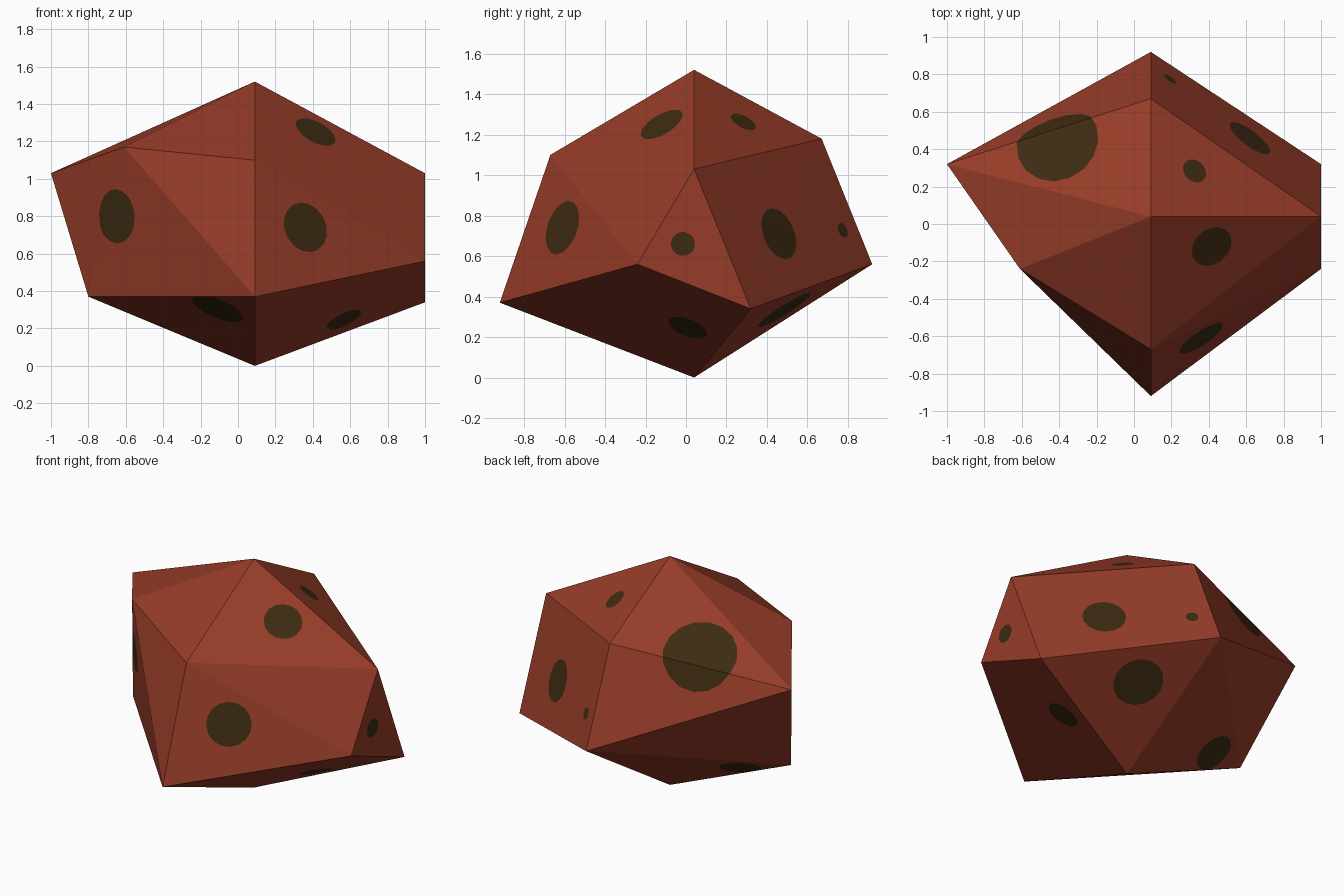
import bpy, bmesh, math
from mathutils import Vector
from mathutils.bvhtree import BVHTree

if "Cube" in bpy.data.objects:
    bpy.data.objects.remove(bpy.data.objects["Cube"])


def material(name, color):
    m = bpy.data.materials.new(name)
    m.diffuse_color = (*color, 1)
    m.use_nodes = True
    m.node_tree.nodes["Principled BSDF"].inputs["Base Color"].default_value = m.diffuse_color
    return m


# Corner points of the faceted boulder: poles, then right, front, back, left
CORNERS = [
    (0.09, 0.04, 1.52), (0.09, 0.04, 0.0),
    (1.0, 0.04, 1.03), (1.0, -0.24, 0.56), (1.0, 0.32, 0.34),
    (0.09, -0.67, 1.10), (0.09, -0.92, 0.37),
    (0.09, 0.67, 1.18), (0.09, 0.92, 0.56),
    (-1.0, 0.32, 1.03), (-0.61, -0.24, 1.17), (-0.80, 0.04, 0.37),
]

# Dark patches: centre and radius
SPOTS = [
    ((-0.655, -0.163, 0.80), 0.143), ((0.36, -0.61, 0.74), 0.135),
    ((0.415, -0.12, 1.25), 0.115), ((-0.11, -0.54, 0.30), 0.145),
    ((0.565, 0.01, 0.25), 0.10), ((1.0, -0.015, 0.66), 0.058),
    ((0.62, 0.46, 0.71), 0.13), ((0.197, 0.78, 0.73), 0.037),
    ((0.325, 0.285, 1.265), 0.067), ((-0.41, 0.44, 1.15), 0.222),
    ((0.374, 0.486, 0.334), 0.153), ((-0.50, 0.15, 0.317), 0.125),
]
SIDES = 16

# Boulder body as a convex hull
bm = bmesh.new()
for c in CORNERS:
    bm.verts.new(c)
bmesh.ops.convex_hull(bm, input=bm.verts[:])
bmesh.ops.recalc_face_normals(bm, faces=bm.faces[:])
bm.faces.ensure_lookup_table()
tree = BVHTree.FromBMesh(bm)


def cut_spot(center, radius):
    """Trim nearby faces to a many-sided patch and give it the dark colour."""
    p = Vector(center)
    n = Vector()
    for hit in tree.find_nearest_range(p, radius * 0.6 + 0.02):
        n += hit[1]
    n.normalize()
    u = n.orthogonal().normalized()
    v = n.cross(u)
    faces = [f for f in bm.faces if f.normal.dot(n) > 0.6]
    for i in range(SIDES):
        a = math.tau * i / SIDES
        d = u * math.cos(a) + v * math.sin(a)
        q = p + d * radius
        edges = {e for f in faces for e in f.edges}
        verts = {w for f in faces for w in f.verts}
        res = bmesh.ops.bisect_plane(
            bm, geom=faces + list(edges) + list(verts),
            dist=1e-5, plane_co=q, plane_no=d)
        faces = [f for f in res["geom"] if isinstance(f, bmesh.types.BMFace)
                 and (f.calc_center_median() - q).dot(d) < 0]
    for f in faces:
        f.material_index = 1


for center, radius in SPOTS:
    cut_spot(center, radius)

mesh = bpy.data.meshes.new("boulder")
bm.to_mesh(mesh)
bm.free()
mesh.materials.append(material("rust red", (0.305, 0.045, 0.021)))
mesh.materials.append(material("dark olive", (0.046, 0.024, 0.006)))
boulder = bpy.data.objects.new("boulder", mesh)
bpy.context.collection.objects.link(boulder)
